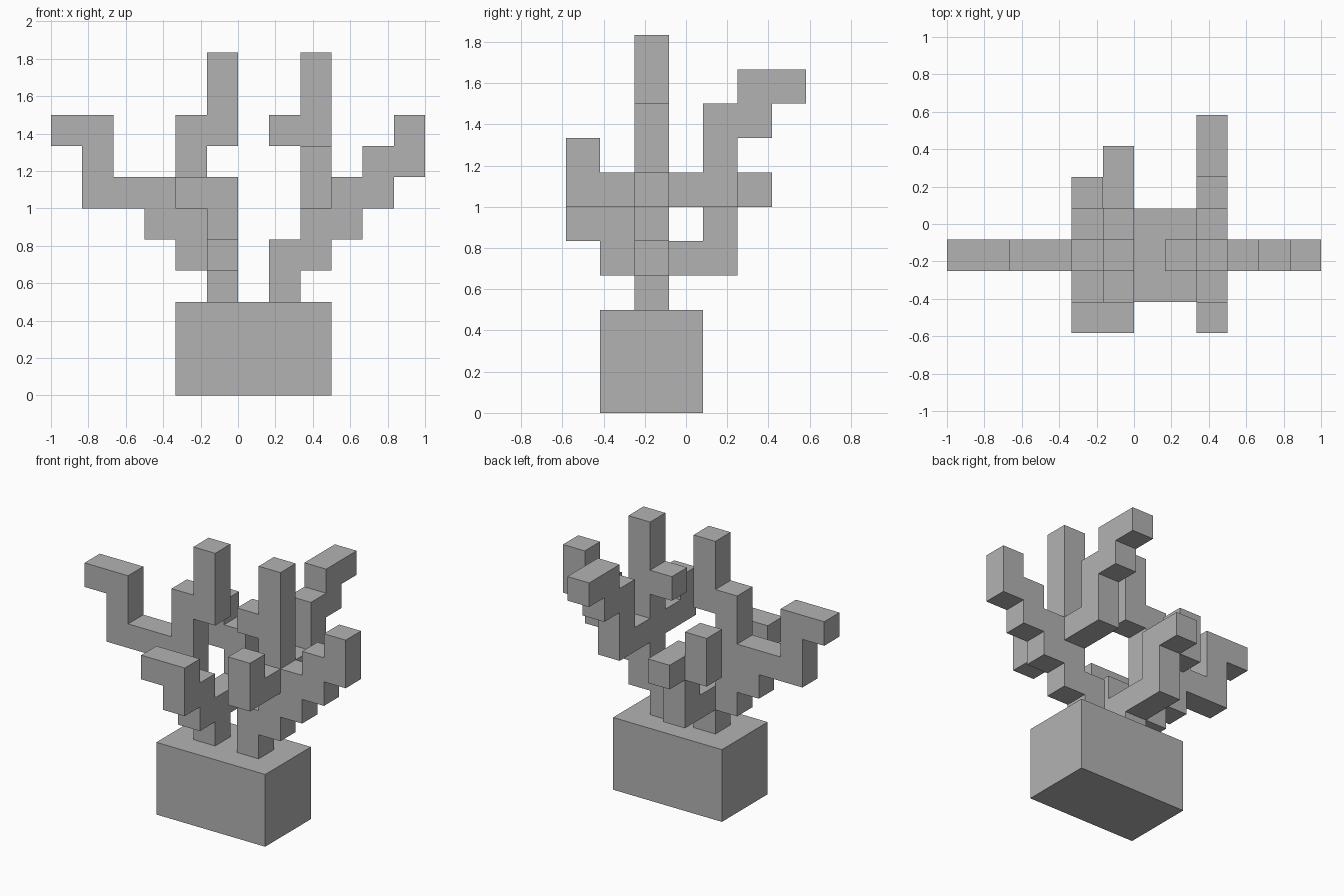
import bpy, bmesh
from mathutils import Vector

cube = bpy.data.objects.get("Cube")
if cube:
    bpy.data.objects.remove(cube, do_unlink=True)

U = 1 / 6                                # edge length of one block
ORIGIN = Vector((-6, -3.5, 0))           # grid corner, in blocks

stone = bpy.data.materials.new("plain grey")
stone.use_nodes = True
grey = (0.45, 0.45, 0.45, 1)
stone.diffuse_color = grey
stone.node_tree.nodes["Principled BSDF"].inputs["Base Color"].default_value = grey


def step(a, b):
    return (b > a) - (b < a)


def walk(corners):
    """All blocks along a path of axis-aligned runs."""
    cells = {corners[0]}
    for a, b in zip(corners, corners[1:]):
        while a != b:
            a = tuple(p + step(p, q) for p, q in zip(a, b))
            cells.add(a)
    return cells


def build(name, cells):
    """One closed skin around a set of blocks, flat areas merged."""
    bm = bmesh.new()
    for cell in cells:
        centre = Vector(cell) + Vector((0.5, 0.5, 0.5)) + ORIGIN
        for axis in range(3):
            for sign in (-1, 1):
                near = list(cell)
                near[axis] += sign
                if tuple(near) in cells:
                    continue
                n, s, t = Vector(), Vector(), Vector()
                n[axis] = sign / 2
                s[(axis + 1) % 3] = 0.5
                t[(axis + 2) % 3] = sign / 2
                ring = (-s - t, s - t, s + t, -s + t)
                bm.faces.new([bm.verts.new((centre + n + r) * U) for r in ring])
    bmesh.ops.remove_doubles(bm, verts=bm.verts, dist=0.001)
    bmesh.ops.dissolve_limit(bm, angle_limit=0.01, verts=bm.verts, edges=bm.edges)
    mesh = bpy.data.meshes.new(name)
    bm.to_mesh(mesh)
    bm.free()
    mesh.materials.append(stone)
    obj = bpy.data.objects.new(name, mesh)
    bpy.context.collection.objects.link(obj)


# Base block
build("base", {(x, y, z) for x in range(4, 9) for y in range(1, 4) for z in range(3)})

# Branching plant on the right: stem and side arm, tall tip, front arm, back arm
right_paths = [
    [(5, 2, 3), (5, 2, 4), (4, 2, 4), (4, 2, 5), (3, 2, 5), (3, 2, 6),
     (1, 2, 6), (1, 2, 8), (0, 2, 8)],
    [(4, 2, 5), (4, 2, 8), (5, 2, 8), (5, 2, 10)],
    [(5, 2, 4), (5, 1, 4), (5, 1, 5), (5, 0, 5), (5, 0, 6), (4, 0, 6)],
    [(5, 2, 4), (5, 4, 4), (5, 4, 6), (5, 5, 6)],
    [(5, 4, 6), (4, 4, 6), (4, 4, 7)],
]
build("right_plant", set().union(*map(walk, right_paths)))

# Branching plant on the left: stem and side arm, tall tip, stub, front arm, back arm
left_paths = [
    [(7, 2, 3), (7, 2, 4), (8, 2, 4), (8, 2, 5), (9, 2, 5), (9, 2, 6),
     (10, 2, 6), (10, 2, 7), (11, 2, 7), (11, 2, 8)],
    [(8, 2, 5), (8, 2, 10)],
    [(8, 2, 8), (7, 2, 8)],
    [(8, 2, 6), (8, 0, 6), (8, 0, 7)],
    [(8, 2, 6), (8, 4, 6), (8, 4, 8), (8, 5, 8), (8, 5, 9), (8, 6, 9)],
]
build("left_plant", set().union(*map(walk, left_paths)))
